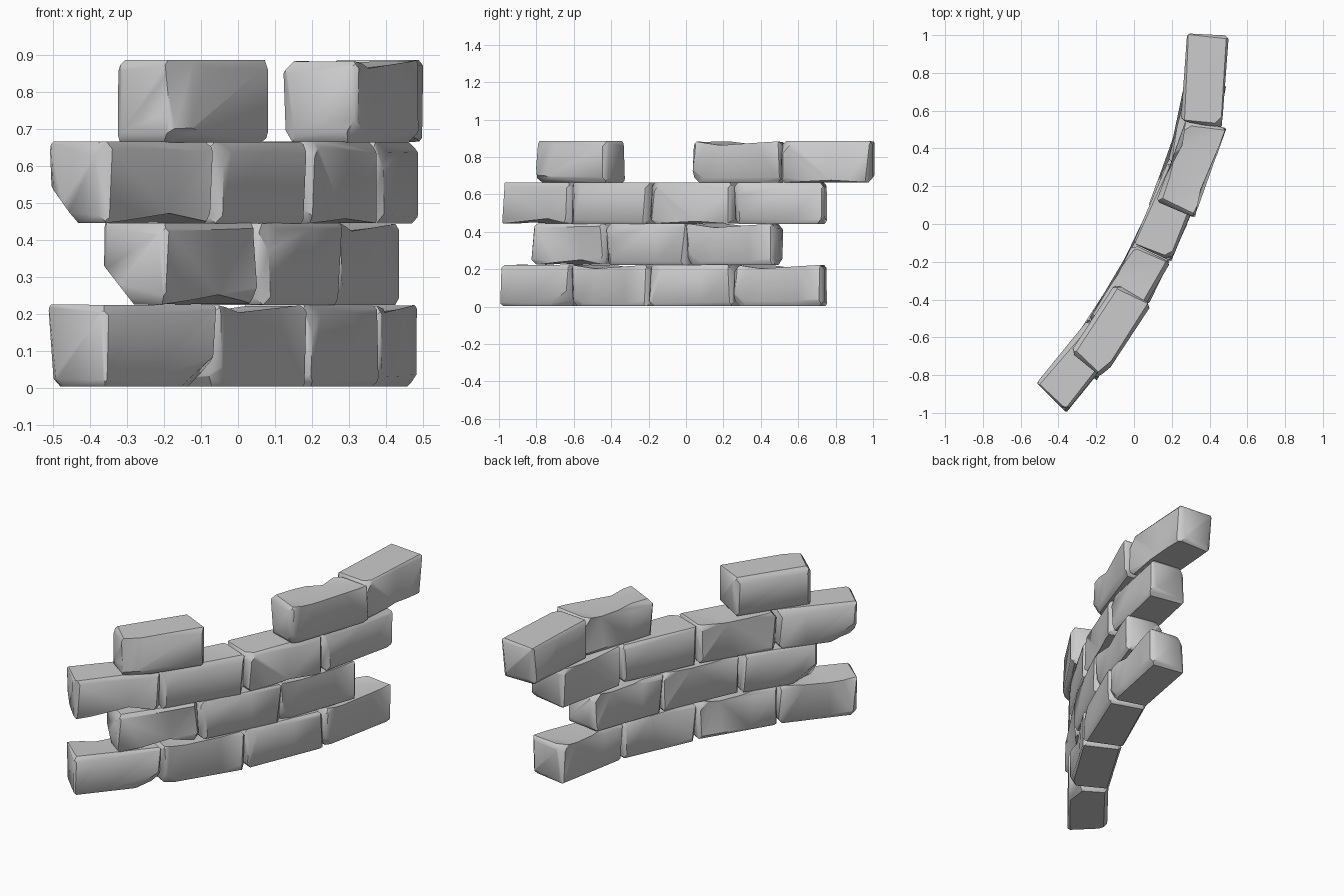
import bpy, bmesh, random
from mathutils import Vector

if "Cube" in bpy.data.objects:
    bpy.data.objects.remove(bpy.data.objects["Cube"])
random.seed(7)

stone = bpy.data.materials.new("grey_stone")
stone.use_nodes = True
stone.diffuse_color = (0.6, 0.6, 0.6, 1)
stone.node_tree.nodes["Principled BSDF"].inputs["Base Color"].default_value = (0.6, 0.6, 0.6, 1)

# Outer line of the curved wall, one station per half brick
LINE = [Vector(p) for p in (
    (-.36, -1), (-.18, -.82), (-.055, -.625), (.08, -.425), (.195, -.2),
    (.295, .02), (.387, .25), (.465, .5), (.49, .74), (.503, 1))]
DEPTH, COURSE = .222, .22


def inner(i):
    """Point on the inner side of the wall at a station."""
    t = (LINE[min(i + 1, 9)] - LINE[max(i - 1, 0)]).normalized()
    return LINE[i] + Vector((-t.y, t.x)) * DEPTH


def place(co, start, course, shift):
    """Map brick space (along, depth, height in -1..1) onto the wall."""
    u, d = (co.x * .99 + 1) / 2, (co.y + 1) / 2
    p = LINE[start].lerp(LINE[start + 2], u)
    q = inner(start).lerp(inner(start + 2), u)
    p = p.lerp(q, d) + Vector(shift)
    return Vector((p.x, p.y, .004 + COURSE * (course + (co.z * 1.01 + 1) / 2)))


def chip(bm, normal, reach):
    """Slice off everything past a plane and close the cut."""
    n = Vector(normal)
    bmesh.ops.bisect_plane(
        bm, geom=bm.verts[:] + bm.edges[:] + bm.faces[:], dist=1e-5,
        plane_co=n * (reach / n.length_squared), plane_no=n, clear_outer=True)
    rim = [e for e in bm.edges if e.is_boundary]
    if rim:
        bmesh.ops.holes_fill(bm, edges=rim)


def dent(bm, along, side, top, push):
    """Pull one point of a long edge inwards."""
    bmesh.ops.bisect_plane(
        bm, geom=bm.verts[:] + bm.edges[:] + bm.faces[:], dist=1e-5,
        plane_co=(along, 0, 0), plane_no=(1, 0, 0))
    for v in bm.verts:
        if (v.co - Vector((along, side, top))).length < .01:
            v.co += Vector((0, -side * push, -top * push))


def brick(name, start, course, shift, chips, dents):
    bm = bmesh.new()
    bmesh.ops.create_cube(bm, size=2)
    for d in dents:
        dent(bm, *d)
    bmesh.ops.triangulate(bm, faces=[f for f in bm.faces if len(f.verts) > 3])
    # Worn long edges, end edges and end corners
    for a in (-1, 1):
        for b in (-1, 1):
            chip(bm, (random.uniform(-.06, .06), a * .9, b * .7), 1.6 - random.uniform(.08, .2))
            chip(bm, (a, b * .4, random.uniform(-.06, .06)), 1.4 - random.uniform(.04, .12))
            chip(bm, (a, random.uniform(-.05, .05), b * .4), 1.4 - random.uniform(.04, .12))
    for normal, reach in chips:
        chip(bm, normal, reach)
    for v in bm.verts:
        v.co = place(v.co, start, course, shift)
    bmesh.ops.remove_doubles(bm, verts=bm.verts[:], dist=.003)
    bmesh.ops.recalc_face_normals(bm, faces=bm.faces[:])
    mesh = bpy.data.meshes.new(name)
    bm.to_mesh(mesh)
    bm.free()
    mesh.materials.append(stone)
    ob = bpy.data.objects.new(name, mesh)
    bpy.context.collection.objects.link(ob)
    bpy.ops.object.select_all(action="DESELECT")
    ob.select_set(True)
    bpy.context.view_layer.objects.active = ob
    bpy.ops.object.shade_smooth_by_angle(angle=.8)


# Stone shapes: big chips (direction, reach) and dents (along, side, top, push)
SLANTED = ([((-.8, .6, -.6), 1.38), ((1, -.5, -.3), 1.6)],
           [(.3, -1, -1, .25)])
CHIPPED = ([((1, -.8, -.8), 1.95), ((-1, .3, -.5), 1.6)],
           [(-.3, 1, 1, .15)])
ROUNDED = ([((-.5, -.8, .1), 1.08), ((-.4, -.7, -.8), 1.5)], [])
BLOCK = ([((-.6, -1, .3), 1.65), ((1, .6, .5), 1.85)],
         [(.2, 1, 1, .12)])
NOTCHED = ([((-.8, -.8, -.5), 1.75), ((1, .7, .7), 2)],
           [(-.4, -1, 1, .2), (.4, 1, 1, .25)])
PLAIN = ([((-1, -.6, .4), 1.7)], [(.1, -1, -1, .12)])

# Courses from bottom to top: start station, shape and offset of each stone
HOME = (0, 0)
WALL = (
    ((0, CHIPPED, HOME), (2, NOTCHED, HOME), (4, BLOCK, HOME), (6, NOTCHED, HOME)),
    ((1, SLANTED, (-.018, -.01)), (3, BLOCK, (-.007, -.01)), (5, NOTCHED, (-.018, -.02))),
    ((0, SLANTED, HOME), (2, BLOCK, HOME), (4, PLAIN, HOME), (6, BLOCK, HOME)),
    ((1, ROUNDED, (.015, 0)), (5, NOTCHED, (.027, .01)), (7, PLAIN, HOME)),
)
for course, stones in enumerate(WALL):
    for k, (start, (chips, dents), shift) in enumerate(stones):
        brick(f"course_{course + 1}_stone_{k + 1}", start, course, shift, chips, dents)
